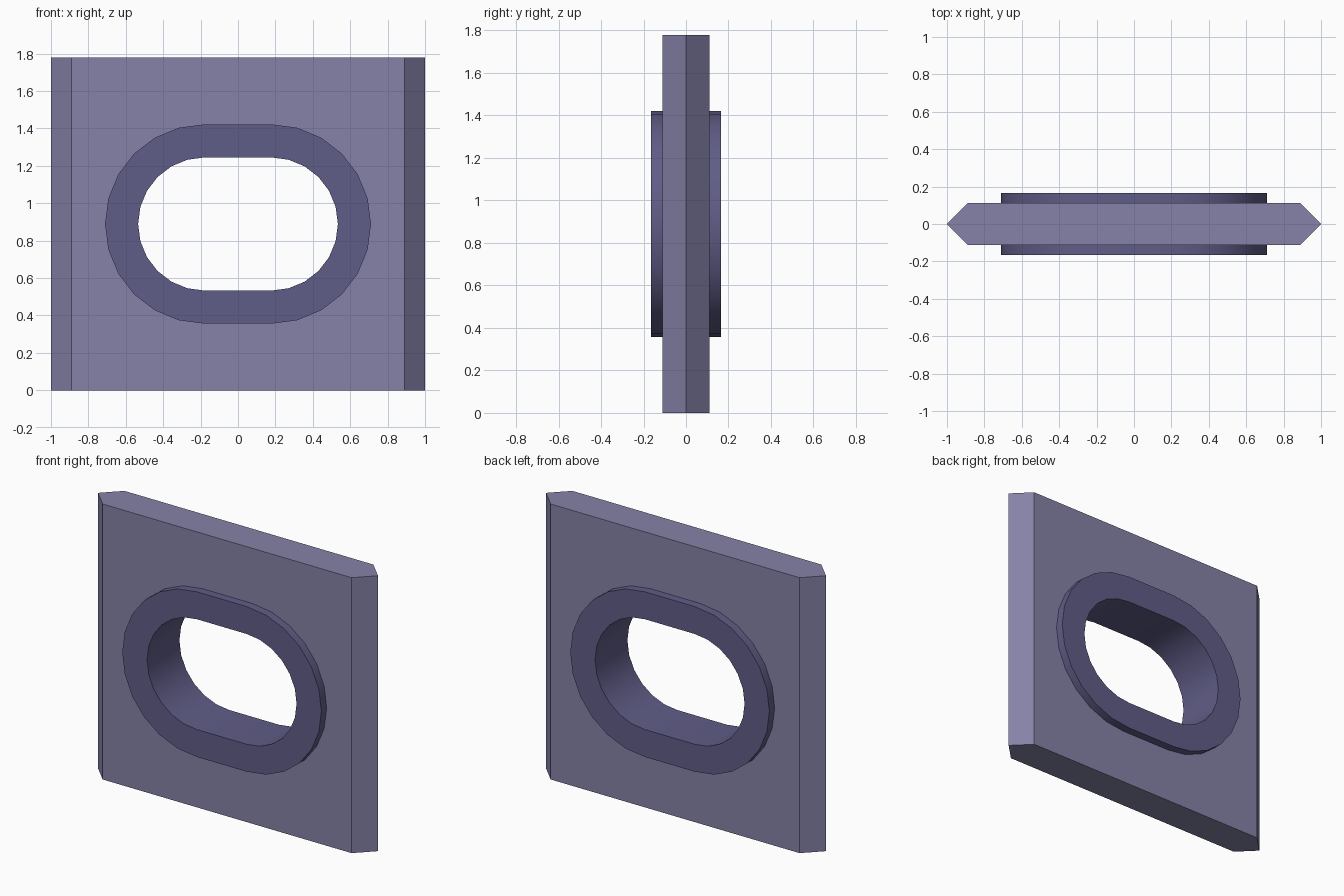
import bpy, bmesh
from math import sin, cos, pi

if "Cube" in bpy.data.objects:
    bpy.data.objects.remove(bpy.data.objects["Cube"])

HEIGHT = 1.778
MID_Z = HEIGHT / 2
STRAIGHT = 0.178      # half length of the straight part of the slot
STEPS = 12            # segments in each rounded end


def material(name, rgb):
    m = bpy.data.materials.new(name)
    m.diffuse_color = (*rgb, 1)
    m.use_nodes = True
    m.node_tree.nodes["Principled BSDF"].inputs["Base Color"].default_value = m.diffuse_color
    return m


def stadium(radius):
    """Outline of a rounded slot in the XZ plane."""
    pts = []
    for side in (1, -1):
        for i in range(STEPS + 1):
            a = pi * i / STEPS
            pts.append((side * (STRAIGHT + radius * sin(a)),
                        MID_Z + side * radius * cos(a)))
    return pts


def make_object(name, bm, mat=None):
    bmesh.ops.recalc_face_normals(bm, faces=bm.faces)
    mesh = bpy.data.meshes.new(name)
    bm.to_mesh(mesh)
    bm.free()
    ob = bpy.data.objects.new(name, mesh)
    bpy.context.collection.objects.link(ob)
    if mat:
        mesh.materials.append(mat)
    return ob


def prism(name, points, direction, mat=None):
    """Extrude a closed outline along a direction."""
    bm = bmesh.new()
    face = bm.faces.new([bm.verts.new(p) for p in points])
    ext = bmesh.ops.extrude_face_region(bm, geom=[face], use_keep_orig=True)
    moved = [g for g in ext["geom"] if isinstance(g, bmesh.types.BMVert)]
    bmesh.ops.translate(bm, verts=moved, vec=direction)
    return make_object(name, bm, mat)


plate_mat = material("plate_lilac", (0.235, 0.223, 0.386))
rim_mat = material("rim_violet", (0.117, 0.109, 0.242))

# Plate with pointed left and right edges
edge = [(-1, 0), (-0.889, -0.111), (0.889, -0.111),
        (1, 0), (0.889, 0.111), (-0.889, 0.111)]
plate = prism("plate", [(x, y, 0) for x, y in edge], (0, 0, HEIGHT), plate_mat)

# Slot cut through the plate, filled by the rim
cutter = prism("slot_cutter", [(x, -0.4, z) for x, z in stadium(0.533)], (0, 0.8, 0))
cut = plate.modifiers.new("slot", "BOOLEAN")
cut.operation = "DIFFERENCE"
cut.solver = "EXACT"
cut.object = cutter
cutter.hide_render = True
cutter.hide_set(True)

# Raised rim lining the slot: four loops joined in a ring
bm = bmesh.new()
loops = [[bm.verts.new((x, y, z)) for x, z in stadium(r)]
         for r, y in ((0.533, -0.165), (0.533, 0.165), (0.356, 0.165), (0.356, -0.165))]
for a, b in zip(loops, loops[1:] + loops[:1]):
    for i in range(len(a)):
        j = (i + 1) % len(a)
        bm.faces.new((a[i], a[j], b[j], b[i]))
rim = make_object("slot_rim", bm, rim_mat)

# Smooth the rounded walls, keep the corners sharp
bpy.ops.object.select_all(action="DESELECT")
rim.select_set(True)
bpy.context.view_layer.objects.active = rim
bpy.ops.object.shade_smooth_by_angle()
